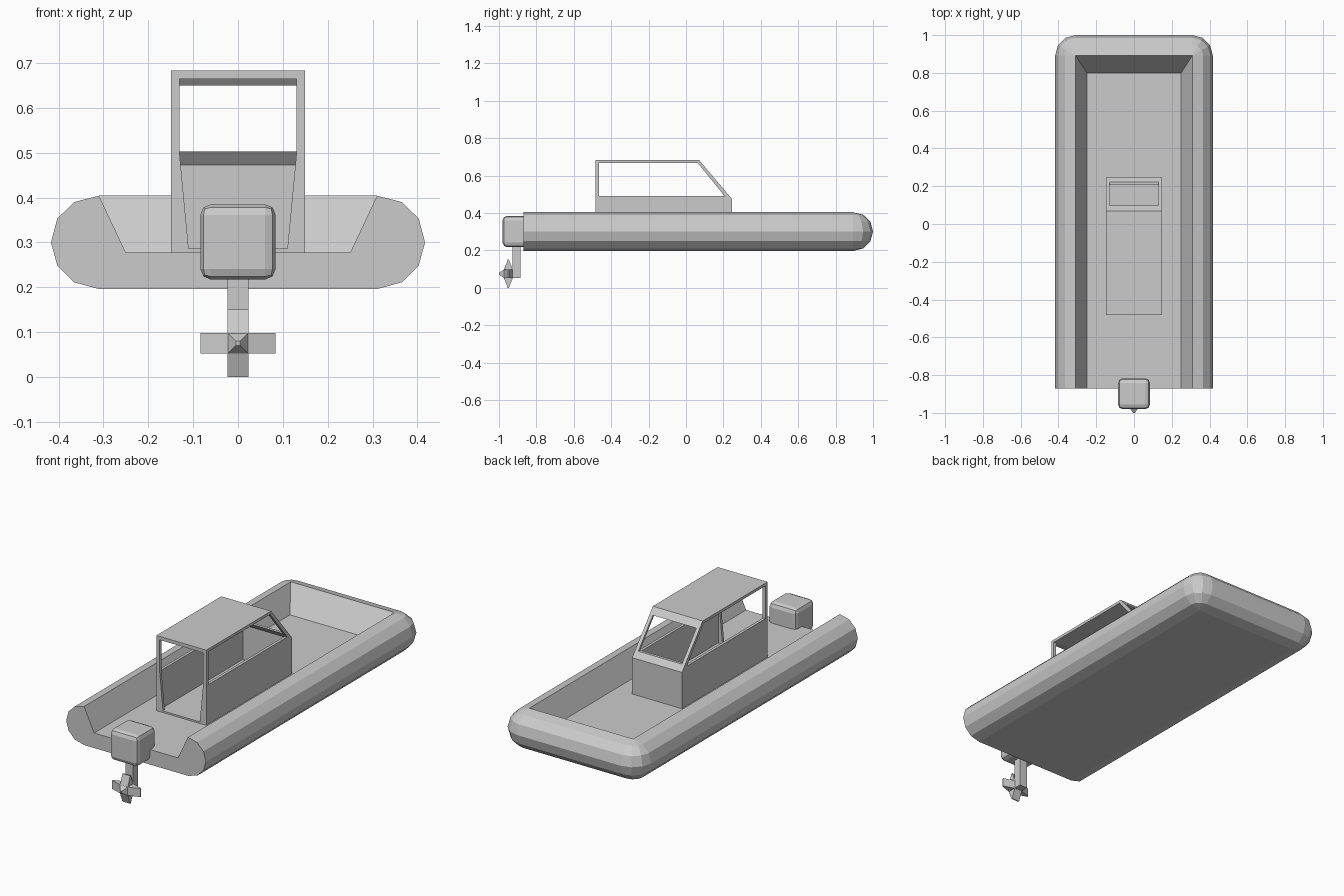
import bpy, bmesh, math
from mathutils import Vector

if "Cube" in bpy.data.objects:
    bpy.data.objects.remove(bpy.data.objects["Cube"])


def make_object(name, bm):
    bmesh.ops.recalc_face_normals(bm, faces=bm.faces[:])
    me = bpy.data.meshes.new(name)
    bm.to_mesh(me)
    bm.free()
    ob = bpy.data.objects.new(name, me)
    bpy.context.scene.collection.objects.link(ob)
    return ob


def prism(name, points, start, end):
    """Extrude a closed 3D polygon from offset start to offset end."""
    bm = bmesh.new()
    a = [bm.verts.new(Vector(p) + Vector(start)) for p in points]
    b = [bm.verts.new(Vector(p) + Vector(end)) for p in points]
    bm.faces.new(a)
    bm.faces.new(b[::-1])
    n = len(a)
    for i in range(n):
        bm.faces.new((a[i], a[(i + 1) % n], b[(i + 1) % n], b[i]))
    return make_object(name, bm)


def side_prism(name, yz, half_width):
    return prism(name, [(0, y, z) for y, z in yz], (-half_width, 0, 0), (half_width, 0, 0))


def front_prism(name, xz, y0, y1):
    return prism(name, [(x, 0, z) for x, z in xz], (0, y0, 0), (0, y1, 0))


def box(name, x, y, z, bevel=0, segments=1):
    bm = bmesh.new()
    bmesh.ops.create_cube(bm, size=1)
    for v in bm.verts:
        v.co = [lo + (c + 0.5) * (hi - lo) for c, (lo, hi) in zip(v.co, (x, y, z))]
    if bevel:
        bmesh.ops.bevel(bm, geom=bm.edges[:], offset=bevel, segments=segments,
                        profile=0.5, affect='EDGES')
    return make_object(name, bm)


def cut(ob, cutters):
    for c in cutters:
        c.hide_render = True
        mod = ob.modifiers.new("cut", 'BOOLEAN')
        mod.operation = 'DIFFERENCE'
        mod.solver = 'EXACT'
        mod.object = c
    deps = bpy.context.evaluated_depsgraph_get()
    me = bpy.data.meshes.new_from_object(ob.evaluated_get(deps))
    ob.modifiers.clear()
    ob.data = me
    for c in cutters:
        bpy.data.objects.remove(c, do_unlink=True)


# Hull: one round tube section swept around the bow, plus sunken floor
section = [(0, 0.196), (0.055, 0.211), (0.093, 0.249), (0.107, 0.30),
           (0.093, 0.353), (0.055, 0.39), (0, 0.404)]
bow = [math.radians(a) for a in (0, 30, 60, 90)]
stations = [(0.31, -0.87, 0)] + [(0.31, 0.893, a) for a in bow]
stations += [(-x, y, math.pi - a) for x, y, a in reversed(stations)]
bm = bmesh.new()
rings = []
for x, y, a in stations:
    ring = [bm.verts.new((x + d * math.cos(a), y + d * math.sin(a), z)) for d, z in section]
    fy = y if y < 0 else 0.80
    ring.append(bm.verts.new((math.copysign(0.25, x), fy, 0.277)))
    rings.append(ring)
for r, s in zip(rings, rings[1:]):
    for i in range(len(r) - 1):
        bm.faces.new((r[i], s[i], s[i + 1], r[i + 1]))
bm.faces.new(rings[0] + rings[-1][::-1])
bmesh.ops.remove_doubles(bm, verts=bm.verts[:], dist=1e-4)
bm.verts.ensure_lookup_table()


def cap(z, xs):
    pts = [min(bm.verts, key=lambda v: (v.co - Vector((x, y, z))).length) for x, y in xs]
    bm.faces.new(pts)


for z, hx, yf in ((0.196, 0.31, 0.893), (0.277, 0.25, 0.80)):
    cap(z, [(-hx, -0.87), (hx, -0.87), (hx, yf), (-hx, yf)])
make_object("hull", bm)

# Cabin: solid side profile, hollowed, with window and door openings
cabin = side_prism("cabin", [(-0.483, 0.275), (0.247, 0.275), (0.247, 0.473),
                             (0.07, 0.683), (-0.483, 0.683)], 0.149)
inside = side_prism("inside_cutter", [(-0.468, 0.284), (0.232, 0.284), (0.232, 0.472),
                                      (0.064, 0.67), (-0.468, 0.67)], 0.134)
side_windows = side_prism("side_window_cutter", [(-0.466, 0.491), (0.206, 0.491),
                                                 (0.062, 0.668), (-0.466, 0.668)], 0.3)
windshield = front_prism("windshield_cutter", [(-0.13, 0.503), (0.13, 0.503),
                                               (0.13, 0.65), (-0.13, 0.65)], 0.0, 0.5)
door = front_prism("door_cutter", [(-0.11, 0.286), (0.11, 0.286), (0.13, 0.495),
                                   (0.13, 0.664), (-0.13, 0.664), (-0.13, 0.495)], -0.6, -0.3)
cut(cabin, [inside, side_windows, windshield, door])

# Outboard motor
box("motor_cover", (-0.084, 0.084), (-0.98, -0.817), (0.217, 0.385), 0.024, 2)
box("motor_leg", (-0.023, 0.023), (-0.928, -0.885), (0.053, 0.23))

# Propeller: hub, four wedge blades and a tapered nose
box("propeller_hub", (-0.023, 0.023), (-0.974, -0.926), (0.052, 0.098))


def taper(name, base, tip):
    """Join two four-cornered rings into a tapered solid."""
    bm = bmesh.new()
    a = [bm.verts.new(p) for p in base]
    b = [bm.verts.new(p) for p in tip]
    bm.faces.new(a)
    bm.faces.new(b[::-1])
    for i in range(4):
        j = (i + 1) % 4
        bm.faces.new((a[i], a[j], b[j], b[i]))
    return make_object(name, bm)


corners = [(-1, -1), (1, -1), (1, 1), (-1, 1)]
for i in range(4):
    blade = taper(f"propeller_blade_{i + 1}",
                  [(0.023 * u, 0.024 * v, 0.022) for u, v in corners],
                  [(0.023 * u, 0.003 * v, 0.075 if i % 2 == 0 else 0.084) for u, v in corners])
    blade.location = (0, -0.95, 0.075)
    blade.rotation_euler = (0, i * math.pi / 2, 0)
taper("propeller_nose",
      [(0.023 * u, -0.973, 0.075 + 0.023 * v) for u, v in corners],
      [(0.005 * u, -1.0, 0.075 + 0.005 * v) for u, v in corners])
